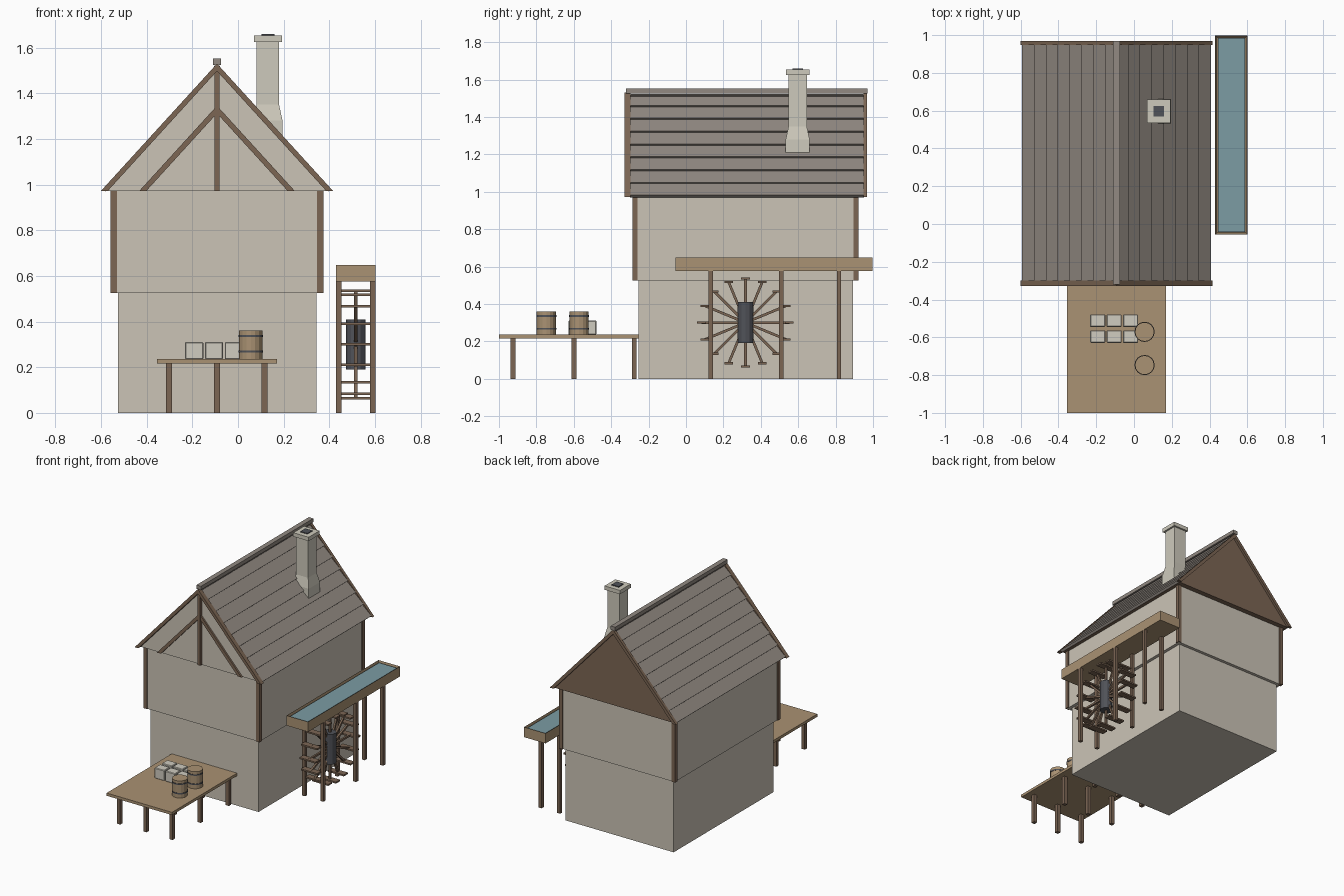
import bpy, bmesh, math
from mathutils import Matrix, Vector

if "Cube" in bpy.data.objects:
    bpy.data.objects.remove(bpy.data.objects["Cube"])


def material(name, r, g, b):
    lin = lambda c: ((c / 255 + 0.055) / 1.055) ** 2.4 if c > 10 else c / 3295
    m = bpy.data.materials.new(name)
    m.diffuse_color = (lin(r), lin(g), lin(b), 1)
    m.use_nodes = True
    m.node_tree.nodes["Principled BSDF"].inputs["Base Color"].default_value = m.diffuse_color
    return m


PLASTER = material("plaster", 203, 196, 182)
STONE = material("chimney stone", 206, 202, 188)
CLOTH = material("pale crate", 208, 204, 192)
TIMBER = material("dark timber", 124, 102, 84)
PLANK = material("light plank", 170, 146, 115)
TILE = material("roof tile", 146, 138, 130)
SLATE = material("dark iron", 80, 82, 88)
WATER = material("water", 124, 156, 164)


def finish(name, bm, *mats):
    bmesh.ops.recalc_face_normals(bm, faces=bm.faces)
    me = bpy.data.meshes.new(name)
    bm.to_mesh(me)
    bm.free()
    for m in mats:
        me.materials.append(m)
    ob = bpy.data.objects.new(name, me)
    bpy.context.collection.objects.link(ob)
    return ob


def add_box(bm, center, size, rot=Matrix()):
    mat = Matrix.Translation(center) @ rot @ Matrix.Diagonal((*size, 1))
    return bmesh.ops.create_cube(bm, size=1, matrix=mat)


def box(name, mat, x0, x1, y0, y1, z0, z1):
    bm = bmesh.new()
    add_box(bm, ((x0 + x1) / 2, (y0 + y1) / 2, (z0 + z1) / 2), (x1 - x0, y1 - y0, z1 - z0))
    return finish(name, bm, mat)


def add_prism(bm, profile, y0, y1):
    """Extrude an (x, z) outline along y."""
    face = bm.faces.new([bm.verts.new((x, y0, z)) for x, z in profile])
    new = bmesh.ops.extrude_face_region(bm, geom=[face])["geom"]
    bmesh.ops.translate(bm, vec=(0, y1 - y0, 0),
                        verts=[g for g in new if isinstance(g, bmesh.types.BMVert)])


def prism(name, mat, profile, y0, y1):
    bm = bmesh.new()
    add_prism(bm, profile, y0, y1)
    return finish(name, bm, mat)


def posts(name, mat, xs, ys, w, z0, z1):
    bm = bmesh.new()
    for x in xs:
        for y in ys:
            add_box(bm, (x, y, (z0 + z1) / 2), (w, w, z1 - z0))
    return finish(name, bm, mat)


def add_cylinder(bm, center, r, h, n):
    bmesh.ops.create_cone(bm, cap_ends=True, segments=n, radius1=r, radius2=r, depth=h,
                          matrix=Matrix.Translation(center))


# House walls: lower storey and jettied upper storey
box("lower_wall", PLASTER, -0.526, 0.343, -0.254, 0.893, 0, 0.53)
box("upper_wall", PLASTER, -0.55, 0.366, -0.279, 0.915, 0.525, 0.975)
posts("corner_posts", TIMBER, (-0.544, 0.36), (-0.272, 0.908), 0.027, 0.525, 0.975)

# Roof core: plaster front gable, timber back gable
CX, HALF, EAVE, APEX = -0.092, 0.508, 0.973, 1.53
SLOPE = (APEX - EAVE) / HALF
core = prism("roof_core", PLASTER,
             [(CX - 0.487, EAVE), (CX + 0.487, EAVE), (CX, EAVE + 0.487 * SLOPE)], -0.3, 0.952)
core.data.materials.append(TIMBER)
for p in core.data.polygons:
    p.material_index = 0 if p.normal.y < -0.5 else 1

# Overlapping tile courses on both slopes
length = math.hypot(HALF, APEX - EAVE)
ROWS = 8
for side, label in ((-1, "left"), (1, "right")):
    up = Vector((-side * HALF, APEX - EAVE)) / length
    out = Vector((side * (APEX - EAVE), HALF)) / length
    base = Vector((CX + side * HALF, EAVE))
    bm = bmesh.new()
    for i in range(ROWS):
        t0 = 0.012 + (length - 0.012) * i / ROWS
        t1 = 0.012 + (length - 0.012) * (i + 1) / ROWS
        pts = [(t0, 0), (t1, -0.011), (t1, -0.018), (t0, -0.018)]
        add_prism(bm, [base + up * t + out * n for t, n in pts], -0.3, 0.952)
    finish(f"{label}_roof_courses", bm, TILE)
box("ridge_cap", TILE, CX - 0.018, CX + 0.018, -0.32, 0.97, 1.525, 1.552)


def chevron(half, width):
    """Inverted V outline standing on the eave line."""
    h = half - width
    return [(CX - half, EAVE), (CX, EAVE + half * SLOPE), (CX + half, EAVE),
            (CX + h, EAVE), (CX, EAVE + h * SLOPE), (CX - h, EAVE)]


# Gable timbers
prism("front_bargeboard", TIMBER, chevron(HALF, 0.03), -0.329, -0.298)
prism("back_bargeboard", TIMBER, chevron(HALF, 0.03), 0.948, 0.969)
prism("gable_brace", TIMBER, chevron(0.34, 0.031), -0.313, -0.298)
box("king_post", TIMBER, CX - 0.011, CX + 0.011, -0.318, -0.298, EAVE, 1.51)

# Chimney: square shaft flaring into the roof, cap and flue
CH = (0.131, 0.597)
bm = bmesh.new()
rings = []
for half, z in ((0.064, 1.2), (0.064, 1.28), (0.049, 1.35), (0.049, 1.63)):
    rings.append([bm.verts.new((CH[0] + sx * half, CH[1] + sy * half, z))
                  for sx, sy in ((-1, -1), (1, -1), (1, 1), (-1, 1))])
for a, b in zip(rings, rings[1:]):
    for i in range(4):
        bm.faces.new((a[i], a[(i + 1) % 4], b[(i + 1) % 4], b[i]))
bm.faces.new(rings[0])
bm.faces.new(rings[-1])
finish("chimney_shaft", bm, STONE)
box("chimney_cap", STONE, CH[0] - 0.062, CH[0] + 0.062, CH[1] - 0.062, CH[1] + 0.062, 1.625, 1.653)
box("chimney_flue", SLATE, CH[0] - 0.028, CH[0] + 0.028, CH[1] - 0.028, CH[1] + 0.028, 1.64, 1.659)

# Water flume on legs
trough = box("flume_trough", PLANK, 0.43, 0.602, -0.056, 0.998, 0.575, 0.648)
bm = bmesh.new()
bm.from_mesh(trough.data)
bm.faces.ensure_lookup_table()
top = [f for f in bm.faces if f.normal.z > 0.5]
bmesh.ops.inset_region(bm, faces=top, thickness=0.014)
bmesh.ops.translate(bm, verts=top[0].verts, vec=(0, 0, -0.05))
bm.to_mesh(trough.data)
bm.free()
box("flume_water", WATER, 0.444, 0.588, -0.042, 0.984, 0.597, 0.638)
posts("flume_legs", TIMBER, (0.442, 0.59), (0.133, 0.508, 0.818), 0.024, 0, 0.576)

# Water wheel: 16 spokes, level paddles, upright hub
WX, WY, WZ, WR = 0.516, 0.318, 0.3, 0.235
bm = bmesh.new()
for i in range(8):
    add_box(bm, (WX, WY, WZ), (0.014, 0.014, 2 * WR), Matrix.Rotation(i * math.pi / 8, 4, 'X'))
finish("wheel_spokes", bm, TIMBER)
bm = bmesh.new()
for i in range(16):
    a = i * math.pi / 8
    add_box(bm, (WX, WY + WR * math.cos(a), WZ + WR * math.sin(a)), (0.13, 0.046, 0.011))
finish("wheel_paddles", bm, TIMBER)
bm = bmesh.new()
add_cylinder(bm, (WX, WY, WZ), 0.043, 0.22, 12)
finish("wheel_hub", bm, SLATE)

# Loading deck
box("deck_top", PLANK, -0.355, 0.17, -1.0, -0.25, 0.216, 0.236)
posts("deck_legs", TIMBER, (-0.303, -0.092, 0.117), (-0.924, -0.599, -0.277), 0.026, 0, 0.218)

# Barrels with iron hoops
for n, y in enumerate((-0.571, -0.747), 1):
    bm = bmesh.new()
    add_cylinder(bm, (0.056, y, 0.298), 0.051, 0.124, 16)
    finish(f"barrel_{n}", bm, PLANK)
    bm = bmesh.new()
    for z in (0.268, 0.336):
        add_cylinder(bm, (0.056, y, z), 0.0535, 0.009, 16)
    finish(f"barrel_hoops_{n}", bm, SLATE)

# Pale crates in two rows of three
bm = bmesh.new()
for x in (-0.192, -0.105, -0.018):
    for y in (-0.512, -0.596):
        add_box(bm, (x, y, 0.273), (0.08, 0.066, 0.076))
bmesh.ops.bevel(bm, geom=bm.edges[:], offset=0.004, segments=1, affect='EDGES')
finish("crates", bm, CLOTH)
